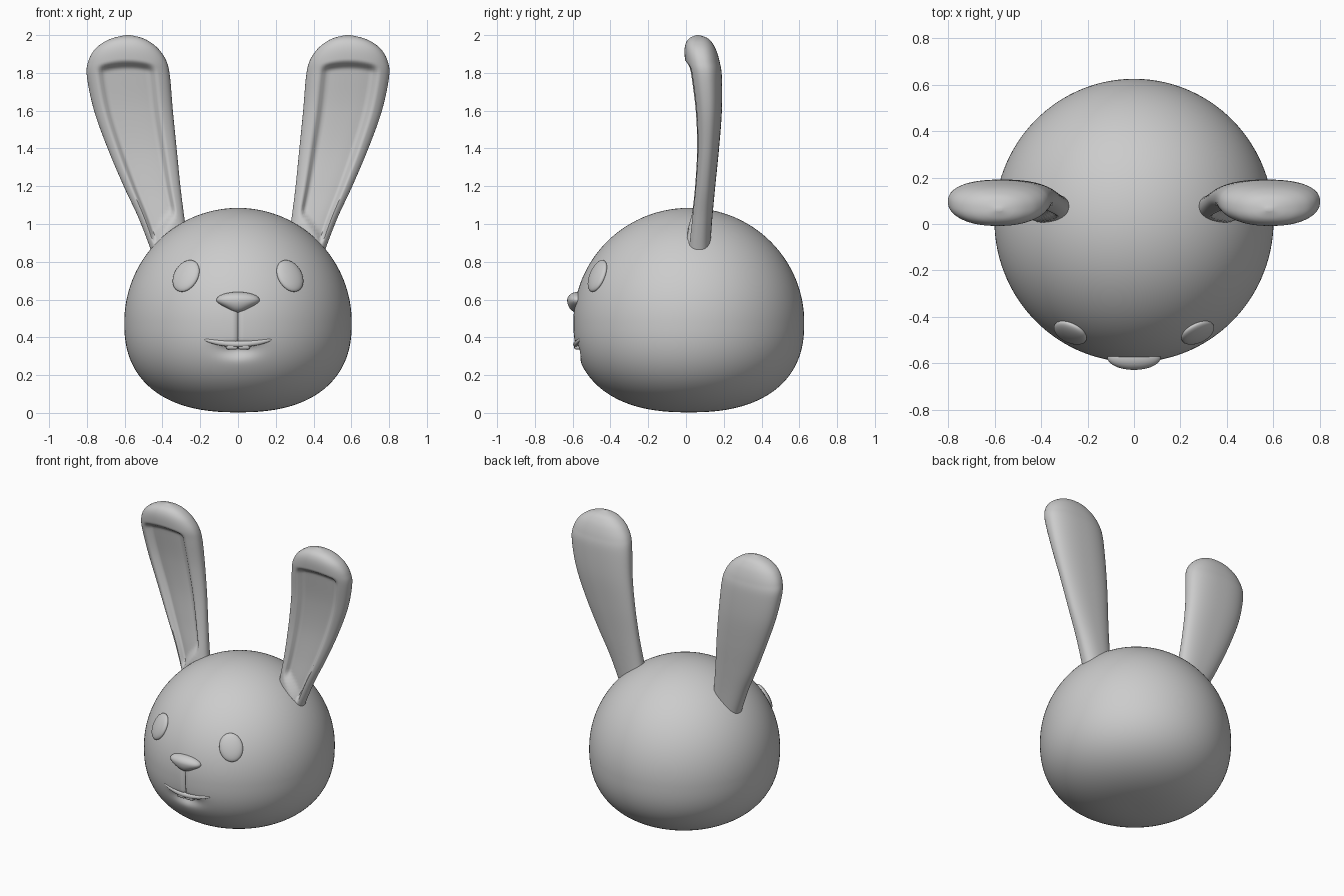
import bpy, bmesh, math
from mathutils import Vector, Matrix

if "Cube" in bpy.data.objects:
    bpy.data.objects.remove(bpy.data.objects["Cube"])

grey = bpy.data.materials.new("soft_grey")
grey.diffuse_color = (0.6, 0.6, 0.6, 1)
grey.use_nodes = True
grey.node_tree.nodes["Principled BSDF"].inputs["Base Color"].default_value = grey.diffuse_color
R, ZC, YC = 0.602, 0.48, 0.015          # head radius, widest height, depth centre


def finish(name, bm, angle=60):
    bmesh.ops.recalc_face_normals(bm, faces=bm.faces)
    me = bpy.data.meshes.new(name)
    bm.to_mesh(me)
    bm.free()
    ob = bpy.data.objects.new(name, me)
    bpy.context.collection.objects.link(ob)
    me.materials.append(grey)
    bpy.ops.object.select_all(action='DESELECT')
    ob.select_set(True)
    bpy.context.view_layer.objects.active = ob
    bpy.ops.object.shade_smooth_by_angle(angle=math.radians(angle))
    return ob


def loft(bm, rings):
    """Skin closed rings of points and cap both ends."""
    rows = [[bm.verts.new(p) for p in ring] for ring in rings]
    n = len(rows[0])
    for a, b in zip(rows, rows[1:]):
        for i in range(n):
            bm.faces.new((a[i], a[(i + 1) % n], b[(i + 1) % n], b[i]))
    bm.faces.new(rows[0])
    bm.faces.new(rows[-1])


def smooth(a, b, x):
    t = min(1, max(0, (x - a) / (b - a)))
    return t * t * (3 - 2 * t)


def head_radius(z):
    d = abs(z - ZC)
    if z > ZC:
        return R * math.sqrt(max(0, 1 - (d / 0.605) ** 2))
    return R * max(0, 1 - (d / 0.477) ** 2.4) ** (1 / 2.4)


def face_y(x, z):
    return YC - 1.015 * math.sqrt(max(0, head_radius(z) ** 2 - x * x))


# Head: round top, flattened bottom, groove under the nose, hollow under the mouth
angles = [math.radians(-90 + d) for d in (-1.2, 0, 1.2)]
angles += [math.radians(-90 + 3 + 354 * i / 118) for i in range(119)]
rings = []
for j in range(1, 128):
    t = -math.pi / 2 + math.pi * j / 128
    s, c = math.sin(t), math.cos(t)
    z = ZC + (0.605 * s if s > 0 else -0.477 * abs(s) ** (2 / 2.4))
    r = head_radius(z)
    ring = []
    for k, a in enumerate(angles):
        x, y = r * math.cos(a), YC + 1.015 * r * math.sin(a)
        if y < 0:
            y += 0.035 * math.exp(-(x / 0.085) ** 2 - ((z - 0.335) / 0.04) ** 2) * (1 - smooth(0.35, 0.385, z))
            if k == 1 and 0.37 < z < 0.57:
                y += 0.015
        ring.append((x, y, z))
    rings.append(ring)
bm = bmesh.new()
loft(bm, rings)
finish("head", bm)

# Ears: rows of height, inner x, outer x, front y, back y
EAR = [(0.80, .26, .44, .0, .125), (0.9, .265, .475, .003, .13), (1.04, .285, .53, .018, .14),
       (1.2, .305, .605, .035, .155), (1.4, .325, .69, .045, .175), (1.6, .345, .762, .035, .19),
       (1.78, .36, .80, .01, .19), (1.86, .378, .793, -.004, .178), (1.92, .415, .762, -.008, .16),
       (1.96, .46, .715, .0, .138), (1.985, .508, .66, .02, .112), (2.0, .57, .595, .055, .07)]


def ear_row(u):
    i = min(int(u), len(EAR) - 2)
    f = u - i
    p = [EAR[min(max(i + k, 0), len(EAR) - 1)] for k in (-1, 0, 1, 2)]
    return [0.5 * (2 * b + (c - a) * f + (2 * a - 5 * b + 4 * c - d) * f * f
                   + (3 * b - a - 3 * c + d) * f ** 3) for a, b, c, d in zip(*p)]


for side, label in ((-1, "left"), (1, "right")):
    rings = []
    for j in range(89):
        z, xi, xo, yf, yb = ear_row(j / 8)
        cx, w, cy, h = (xi + xo) / 2, (xo - xi) / 2, (yf + yb) / 2, (yb - yf) / 2
        ring = []
        for k in range(72):
            a = math.tau * k / 72
            c, s = math.cos(a), math.sin(a)
            u = math.copysign(abs(c) ** 0.85, c)
            v = math.copysign(abs(s) ** 0.85, s)
            y = cy + h * v
            if v < 0:          # hollow inner ear inside a rounded rim
                dent = 1 - smooth(0.5, 0.74, abs(u - 0.03))
                dent *= smooth(0.96, 1.02, z - 0.12 * (0.0 - u)) * (1 - smooth(1.82, 1.87, z + 0.05 * u * u))
                y += 0.04 * dent
            ring.append((side * (cx + w * u), y, z))
        rings.append(ring)
    bm = bmesh.new()
    loft(bm, rings)
    finish(label + "_ear", bm)

    # Eye: flattened oval lying on the head, top leaning inward
    x, z = side * 0.275, 0.725
    n = Vector((x, face_y(x, z) - YC, z - ZC)).normalized()
    across = Vector((0, 0, 1)).cross(n).normalized()
    up = n.cross(across)
    basis = Matrix((across, up, n)).transposed().to_4x4()
    place = Matrix.Translation((x, face_y(x, z), z)) @ basis @ Matrix.Rotation(side * 0.22, 4, 'Z')
    bm = bmesh.new()
    bmesh.ops.create_uvsphere(bm, u_segments=40, v_segments=20, radius=1,
                              matrix=place @ Matrix.Diagonal((0.075, 0.092, 0.026, 1)))
    finish(label + "_eye", bm)

    # Front tooth: small rounded block
    bm = bmesh.new()
    bmesh.ops.create_cube(bm, size=1, matrix=Matrix.Translation((side * 0.032, -0.572, 0.358))
                          @ Matrix.Rotation(side * 0.05, 4, 'Z') @ Matrix.Diagonal((0.062, 0.04, 0.045, 1)))
    bmesh.ops.bevel(bm, geom=bm.edges[:], offset=0.012, segments=4, affect='EDGES', profile=0.5)
    finish(label + "_tooth", bm)

# Nose: oval, narrowing to a point below
bm = bmesh.new()
bmesh.ops.create_uvsphere(bm, u_segments=48, v_segments=28, radius=1)
for v in bm.verts:
    x, y, z = v.co
    if z < 0:
        x *= 1 - 0.45 * smooth(0, 1, -z)
    v.co = (0.115 * x, -0.575 + 0.054 * y, 0.597 + z * (0.043 if z > 0 else 0.066))
finish("nose", bm)

# Lip: thin tapered ridge following the face
rings = []
for j in range(41):
    x = -0.178 + 0.356 * j / 40
    q = x / 0.178
    zc = 0.364 + 0.024 * q * q
    r = 0.003 + 0.013 * math.sqrt(max(0, 1 - q * q))
    y = face_y(x, zc)
    rings.append([(x, y + 0.8 * r * math.cos(a) + 0.003, zc + r * math.sin(a))
                  for a in (math.tau * k / 16 for k in range(16))])
bm = bmesh.new()
loft(bm, rings)
finish("lip", bm)
